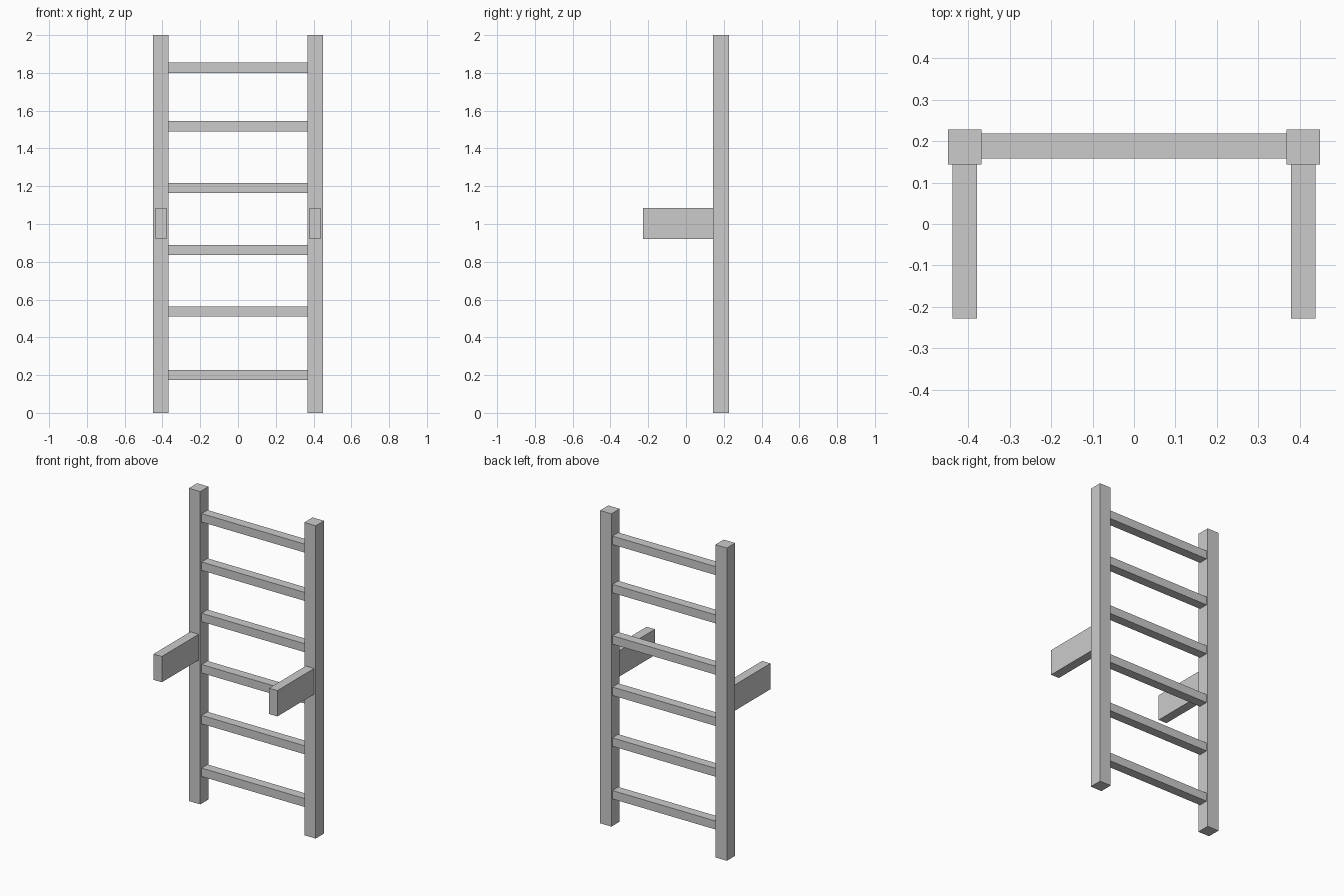
import bpy

if "Cube" in bpy.data.objects:
    bpy.data.objects.remove(bpy.data.objects["Cube"])


def box(name, lo, hi):
    """Flat-sided box spanning two opposite corners."""
    bpy.ops.mesh.primitive_cube_add(size=1, location=[(a + b) / 2 for a, b in zip(lo, hi)])
    obj = bpy.context.object
    obj.name = name
    obj.scale = [b - a for a, b in zip(lo, hi)]
    bpy.ops.object.transform_apply(location=False, rotation=False, scale=True)
    return obj


POST_IN, POST_OUT = 0.368, 0.449
POST_FRONT, POST_BACK = 0.144, 0.228

# Side posts and the forward-reaching arms
for side, s in (("left", -1), ("right", 1)):
    def span(a, b):
        return sorted((s * a, s * b))

    x0, x1 = span(POST_IN, POST_OUT)
    box(f"{side}_post", (x0, POST_FRONT, 0), (x1, POST_BACK, 2))
    x0, x1 = span(0.379, 0.438)
    box(f"{side}_arm", (x0, -0.228, 0.92), (x1, POST_FRONT, 1.085))

# Rungs between the posts
for i, z in enumerate((0.20, 0.537, 0.862, 1.19, 1.518, 1.827)):
    box(f"rung_{i + 1}", (-POST_IN, 0.158, z - 0.027), (POST_IN, 0.218, z + 0.027))
